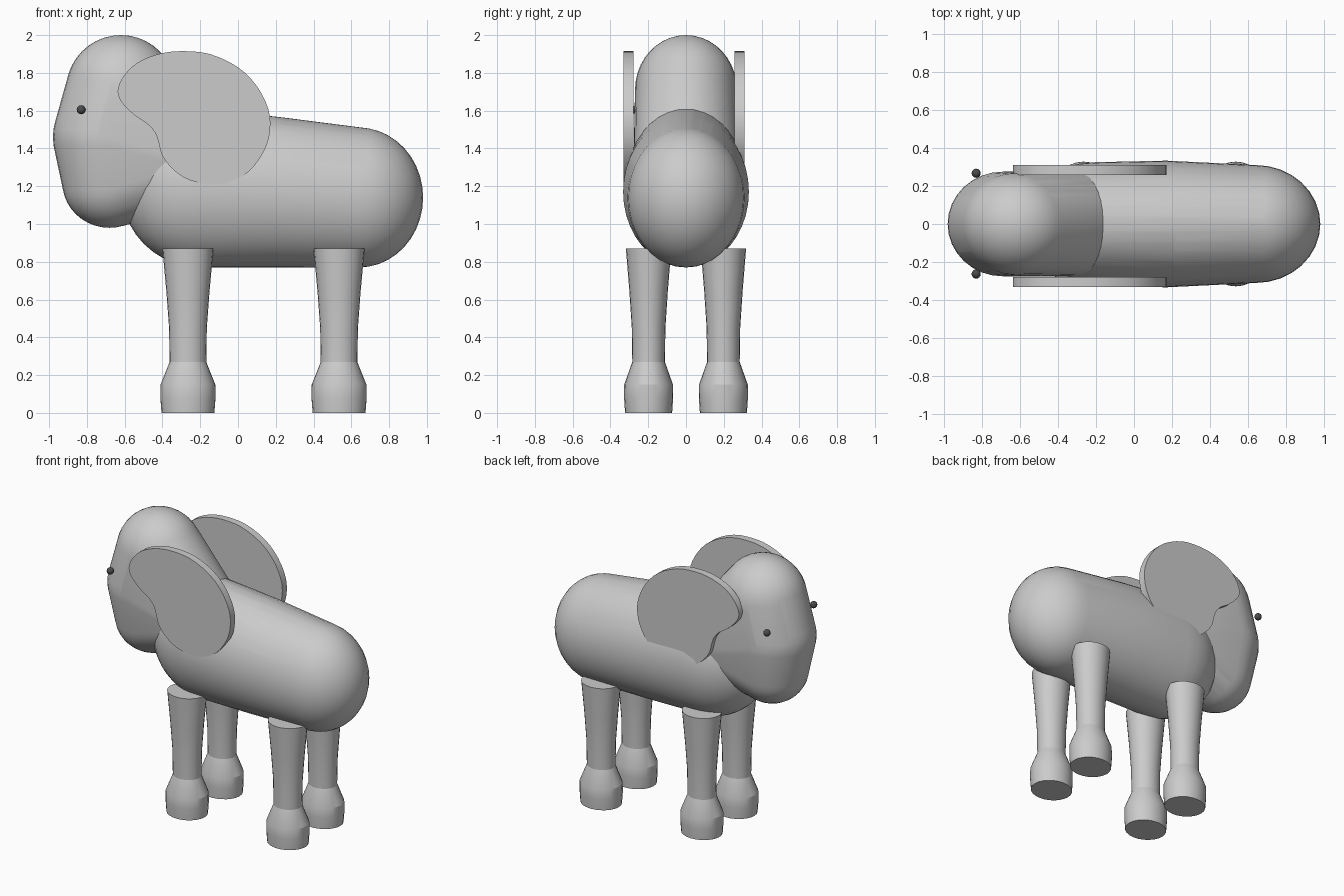
import bpy, bmesh, math
from mathutils import Matrix

if "Cube" in bpy.data.objects:
    bpy.data.objects.remove(bpy.data.objects["Cube"])


def finish(bm, name, angle=35):
    bmesh.ops.recalc_face_normals(bm, faces=bm.faces)
    me = bpy.data.meshes.new(name)
    bm.to_mesh(me)
    bm.free()
    ob = bpy.data.objects.new(name, me)
    bpy.context.collection.objects.link(ob)
    bpy.ops.object.select_all(action='DESELECT')
    ob.select_set(True)
    bpy.context.view_layer.objects.active = ob
    bpy.ops.object.shade_smooth_by_angle(angle=math.radians(angle))
    return ob


def hull(name, blobs):
    """Smooth skin stretched over ellipsoids (x, z, rx, ry, rz)."""
    bm = bmesh.new()
    for x, z, rx, ry, rz in blobs:
        m = Matrix.Translation((x, 0, z)) @ Matrix.Diagonal((rx, ry, rz, 1))
        bmesh.ops.create_uvsphere(bm, u_segments=32, v_segments=20, radius=1, matrix=m)
    res = bmesh.ops.convex_hull(bm, input=bm.verts[:])
    junk = {g for g in res['geom_interior'] + res['geom_unused']
            if isinstance(g, bmesh.types.BMVert)}
    bmesh.ops.delete(bm, geom=list(junk), context='VERTS')
    loose = [v for v in bm.verts if not v.link_faces]
    bmesh.ops.delete(bm, geom=loose, context='VERTS')
    # drop any leftover sphere faces buried inside the skin
    skin = {g for g in res['geom'] if g.is_valid and isinstance(g, bmesh.types.BMFace)}
    inner = [f for f in bm.faces if f not in skin]
    bmesh.ops.delete(bm, geom=inner, context='FACES')
    return finish(bm, name)


# Body and head
hull("body", [(-0.2, 1.19, 0.42, 0.325, 0.42),
              (0.17, 1.17, 0.38, 0.333, 0.40),
              (0.64, 1.14, 0.34, 0.31, 0.37)])
hull("head", [(-0.62, 1.71, 0.29, 0.27, 0.29),
              (-0.69, 1.46, 0.29, 0.275, 0.29),
              (-0.68, 1.22, 0.25, 0.235, 0.24),
              (-0.30, 1.35, 0.27, 0.275, 0.27)])

# Legs: turned profile, slightly narrower across y
LEG = [(0.14, 0), (0.146, 0.08), (0.145, 0.15), (0.097, 0.27),
       (0.10, 0.45), (0.114, 0.64), (0.135, 0.87)]


def leg(name, cx, cy, n=24):
    bm = bmesh.new()
    rings = []
    for r, z in LEG:
        rings.append([bm.verts.new((cx + r * math.cos(2 * math.pi * i / n),
                                    cy + 0.89 * r * math.sin(2 * math.pi * i / n), z))
                      for i in range(n)])
    for a, b in zip(rings, rings[1:]):
        for i in range(n):
            j = (i + 1) % n
            bm.faces.new((a[i], a[j], b[j], b[i]))
    bm.faces.new(rings[0])
    bm.faces.new(rings[-1])
    finish(bm, name, 20)


for end, x in (("front", -0.265), ("back", 0.535)):
    for side, y in (("near", -0.198), ("far", 0.198)):
        leg(f"{end}_leg_{side}", x, y)

# Ears: flat plates from a smooth closed outline
EAR = [(-0.635, 1.72), (-0.60, 1.79), (-0.53, 1.855), (-0.42, 1.90), (-0.30, 1.915),
       (-0.15, 1.90), (0.0, 1.83), (0.10, 1.73), (0.16, 1.61), (0.17, 1.50),
       (0.14, 1.39), (0.06, 1.28), (-0.04, 1.225), (-0.13, 1.21), (-0.25, 1.23),
       (-0.34, 1.285), (-0.40, 1.36), (-0.42, 1.43), (-0.44, 1.485), (-0.48, 1.53),
       (-0.54, 1.57), (-0.60, 1.625), (-0.63, 1.67)]


def ear(name, y0, thick=0.052, sub=3):
    bm = bmesh.new()
    n, verts = len(EAR), []
    for i in range(n):
        p = [EAR[(i + k) % n] for k in (-1, 0, 1, 2)]
        for s in range(sub):
            t = s / sub
            x, z = (0.5 * (2 * p[1][c] + (p[2][c] - p[0][c]) * t
                    + (2 * p[0][c] - 5 * p[1][c] + 4 * p[2][c] - p[3][c]) * t * t
                    + (3 * p[1][c] - p[0][c] - 3 * p[2][c] + p[3][c]) * t ** 3)
                    for c in (0, 1))
            verts.append(bm.verts.new((x, y0, z)))
    face = bm.faces.new(verts)
    ext = bmesh.ops.extrude_face_region(bm, geom=[face], use_keep_orig=True)
    top = [g for g in ext['geom'] if isinstance(g, bmesh.types.BMVert)]
    bmesh.ops.translate(bm, verts=top, vec=(0, thick, 0))
    finish(bm, name)


ear("ear_near", -0.33)
ear("ear_far", 0.258)

# Eyes
dark = bpy.data.materials.new("eye_dark")
dark.diffuse_color = (0.07, 0.07, 0.07, 1)
dark.use_nodes = True
dark.node_tree.nodes["Principled BSDF"].inputs["Base Color"].default_value = dark.diffuse_color
for side, y in (("near", -0.263), ("far", 0.267)):
    bm = bmesh.new()
    bmesh.ops.create_uvsphere(bm, u_segments=16, v_segments=10, radius=0.024,
                              matrix=Matrix.Translation((-0.83, y, 1.605)))
    finish(bm, f"eye_{side}").data.materials.append(dark)
